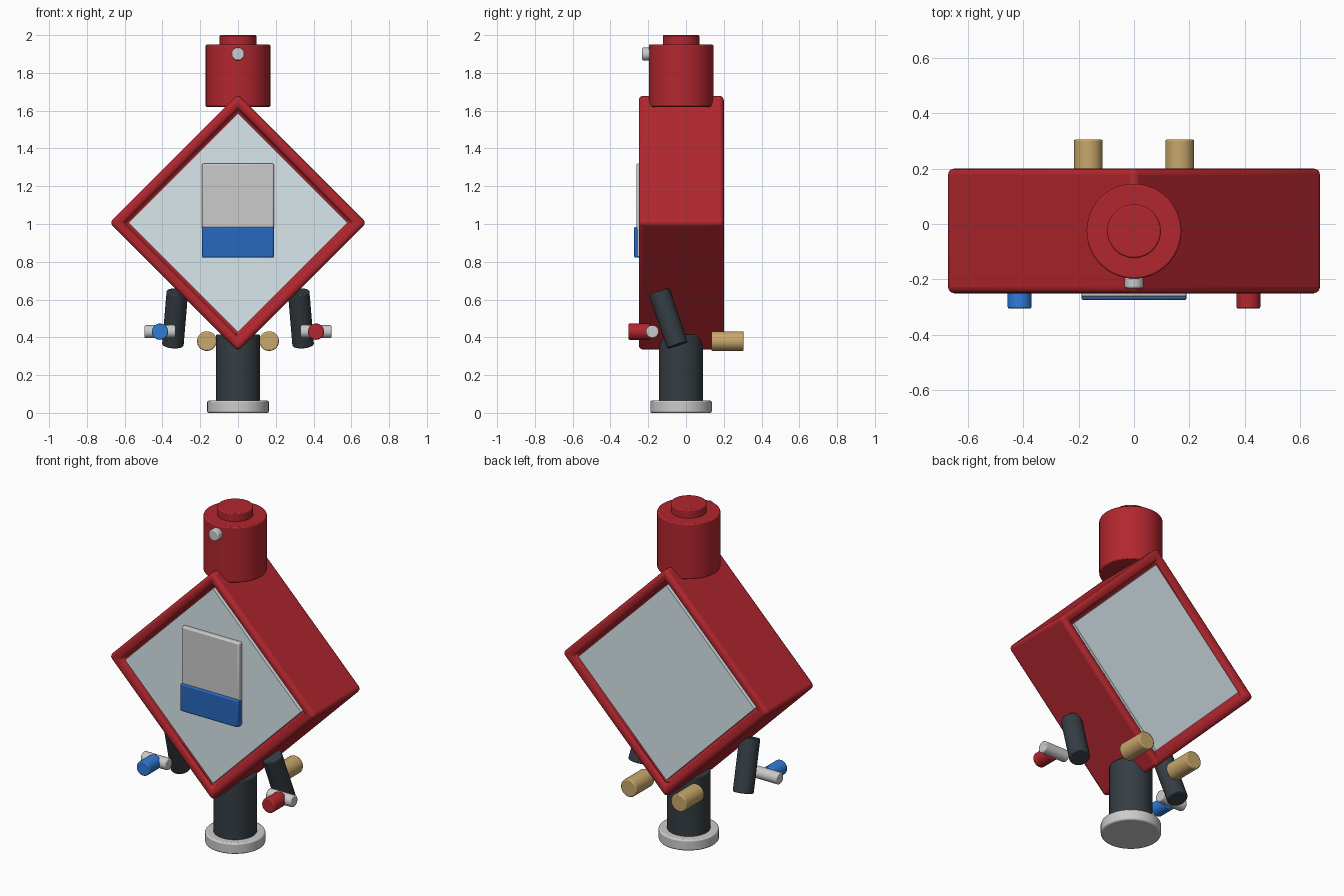
import bpy, bmesh, math
from mathutils import Vector, Matrix

if "Cube" in bpy.data.objects:
    bpy.data.objects.remove(bpy.data.objects["Cube"])


def material(name, rgb):
    m = bpy.data.materials.new(name)
    m.diffuse_color = (*rgb, 1)
    m.use_nodes = True
    m.node_tree.nodes["Principled BSDF"].inputs["Base Color"].default_value = m.diffuse_color
    return m


RED = material("red", (0.45, 0.02, 0.028))
DARK = material("charcoal", (0.035, 0.047, 0.057))
PALE = material("pale_blue", (0.70, 0.80, 0.84))
LABEL_BLUE = material("label_blue", (0.02, 0.14, 0.52))
KNOB_BLUE = material("knob_blue", (0.03, 0.20, 0.70))
TAN = material("brass", (0.58, 0.39, 0.15))


def finish(name, bm, mat=None, bevel=0.0, segments=2):
    bmesh.ops.recalc_face_normals(bm, faces=bm.faces)
    mesh = bpy.data.meshes.new(name)
    bm.to_mesh(mesh)
    bm.free()
    ob = bpy.data.objects.new(name, mesh)
    bpy.context.collection.objects.link(ob)
    if mat:
        mesh.materials.append(mat)
    if bevel:
        mod = ob.modifiers.new("bevel", 'BEVEL')
        mod.width, mod.segments = bevel, segments
        mod.limit_method = 'ANGLE'
        mod.angle_limit = math.radians(40)
    bpy.ops.object.select_all(action='DESELECT')
    ob.select_set(True)
    bpy.context.view_layer.objects.active = ob
    bpy.ops.object.shade_smooth_by_angle(angle=math.radians(40))
    return ob


def rod(name, start, end, radius, mat=None, bevel=0.006):
    """Capped cylinder between two points."""
    a, b = Vector(start), Vector(end)
    turn = (b - a).to_track_quat('Z', 'Y').to_matrix().to_4x4()
    bm = bmesh.new()
    bmesh.ops.create_cone(bm, cap_ends=True, segments=48, radius1=radius,
                          radius2=radius, depth=(b - a).length,
                          matrix=Matrix.Translation((a + b) / 2) @ turn)
    return finish(name, bm, mat, bevel)


def box_mesh(low, high):
    low, high = Vector(low), Vector(high)
    bm = bmesh.new()
    bmesh.ops.create_cube(bm, size=1)
    bmesh.ops.scale(bm, vec=high - low, verts=bm.verts)
    bmesh.ops.translate(bm, vec=(low + high) / 2, verts=bm.verts)
    return bm


DIAMOND = Matrix.Translation((0, 0, 1.007)) @ Matrix.Rotation(math.pi / 4, 4, 'Y')

# Diamond housing with a raised rim on front and back
S = 0.481
bm = box_mesh((-S, -0.25, -S), (S, 0.20, S))
ends = [f for f in bm.faces if abs(f.normal.y) > 0.9]
bmesh.ops.inset_individual(bm, faces=ends, thickness=0.075)
for f in ends:
    n = f.normal.copy()
    ex = bmesh.ops.extrude_discrete_faces(bm, faces=[f])["faces"][0]
    bmesh.ops.translate(bm, vec=-0.045 * n, verts=ex.verts)
bmesh.ops.transform(bm, matrix=DIAMOND, verts=bm.verts)
finish("diamond_housing", bm, RED, 0.028, 4)

# Window panels set into the rims
for name, y0, y1 in (("front_panel", -0.236, -0.20), ("back_panel", 0.15, 0.186)):
    bm = box_mesh((-0.41, y0, -0.41), (0.41, y1, 0.41))
    bmesh.ops.transform(bm, matrix=DIAMOND, verts=bm.verts)
    finish(name, bm, PALE)

# Front plate with blue lower section
finish("plate", box_mesh((-0.19, -0.263, 0.822), (0.19, -0.22, 1.32)), None, 0.008)
finish("plate_lower_band", box_mesh((-0.19, -0.275, 0.822), (0.19, -0.23, 0.985)),
       LABEL_BLUE, 0.008)

# Head cylinder, cap and screw
Y = -0.026
rod("head", (0, Y, 1.62), (0, Y, 1.95), 0.171, RED)
rod("head_cap", (0, Y, 1.93), (0, Y, 2.0), 0.097, RED)
rod("head_screw", (0, -0.16, 1.90), (0, -0.232, 1.90), 0.034)

# Lower post and foot
rod("post", (0, Y, 0.05), (0, Y, 0.415), 0.117, DARK)
rod("foot", (0, Y, 0), (0, Y, 0.065), 0.163, None, 0.008)

# Mirrored arms, side pins, knobs and rear pegs
for side, s, colour in (("left", -1, KNOB_BLUE), ("right", 1, RED)):
    rod(side + "_arm", (s * 0.345, -0.045, 0.358), (s * 0.321, -0.142, 0.642), 0.057, DARK)
    rod(side + "_pin", (s * 0.33, -0.178, 0.43), (s * 0.495, -0.178, 0.43), 0.034)
    rod(side + "_knob", (s * 0.413, -0.19, 0.43), (s * 0.413, -0.305, 0.43), 0.043, colour)
    rod(side + "_rear_peg", (s * 0.165, 0.135, 0.38), (s * 0.165, 0.305, 0.38), 0.052, TAN)
